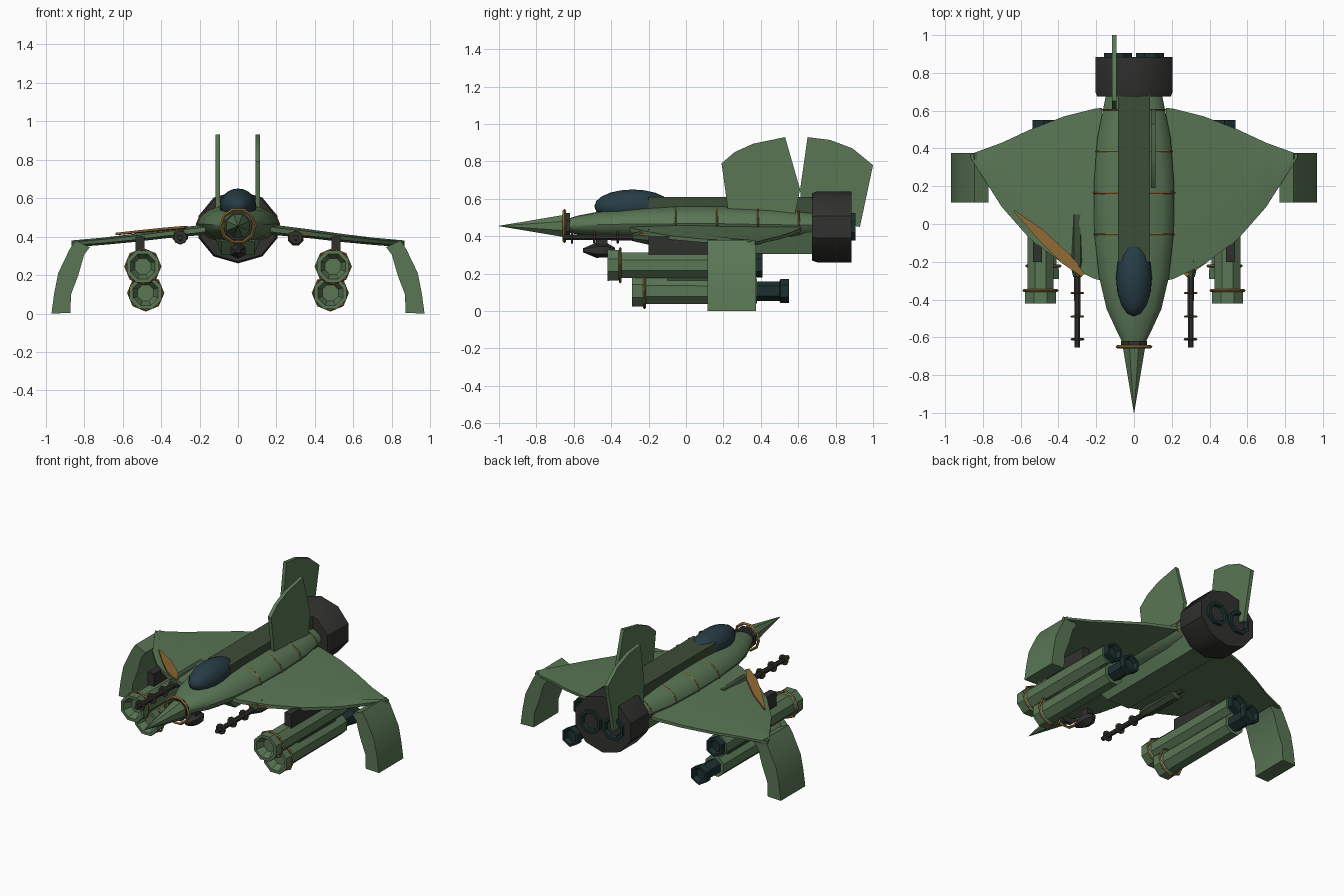
import bpy, bmesh, math
from mathutils import Vector

if "Cube" in bpy.data.objects:
    bpy.data.objects.remove(bpy.data.objects["Cube"])


def material(name, color):
    m = bpy.data.materials.new(name)
    m.diffuse_color = (*color, 1)
    m.use_nodes = True
    m.node_tree.nodes["Principled BSDF"].inputs["Base Color"].default_value = m.diffuse_color
    return m


GREEN = material("green_paint", (0.10, 0.18, 0.09))
DEEP = material("deep_green", (0.045, 0.075, 0.04))
DARK = material("dark_metal", (0.03, 0.03, 0.027))
GOLD = material("bronze", (0.27, 0.14, 0.035))
GLASS = material("canopy_glass", (0.02, 0.045, 0.06))
EXHAUST = material("exhaust_metal", (0.012, 0.03, 0.03))


def finish(name, bm, mat, angle=35):
    bmesh.ops.recalc_face_normals(bm, faces=bm.faces)
    me = bpy.data.meshes.new(name)
    bm.to_mesh(me)
    bm.free()
    ob = bpy.data.objects.new(name, me)
    bpy.context.collection.objects.link(ob)
    me.materials.append(mat)
    bpy.ops.object.select_all(action='DESELECT')
    ob.select_set(True)
    bpy.context.view_layer.objects.active = ob
    bpy.ops.object.shade_smooth_by_angle(angle=math.radians(angle))
    return ob


def loft(name, rings, mat, angle=35):
    """Skin a list of equally long point rings and cap both ends."""
    bm = bmesh.new()
    vs = [[bm.verts.new(p) for p in r] for r in rings]
    n = len(vs[0])
    for a, b in zip(vs, vs[1:]):
        for i in range(n):
            j = (i + 1) % n
            bm.faces.new((a[i], a[j], b[j], b[i]))
    bm.faces.new(vs[0])
    bm.faces.new(vs[-1])
    return finish(name, bm, mat, angle)


def hull(name, x, z, stations, mat, sides=8, squash=1.0, angle=35):
    """Body along y; stations are (y, radius), squash scales the height."""
    rings = []
    for y, r in stations:
        ang = [2 * math.pi * (i + 0.5) / sides for i in range(sides)]
        rings.append([(x + r * math.cos(a), y, z + squash * r * math.sin(a)) for a in ang])
    return loft(name, rings, mat, angle)


def band(name, x, y, z, rx, rz, mat=GOLD, t=0.006, sides=8):
    """Ring around the y axis."""
    bpy.ops.mesh.primitive_torus_add(major_segments=sides, minor_segments=4, major_radius=1,
                                     minor_radius=t / rx, location=(x, y, z),
                                     rotation=(math.pi / 2, 0, 0))
    ob = bpy.context.object
    ob.scale = (rx, rz, rx)
    ob.name = name
    ob.data.materials.append(mat)


def box(name, lo, hi, mat):
    x0, y0, z0 = lo
    x1, y1, z1 = hi
    loft(name, [[(x0, y, z0), (x1, y, z0), (x1, y, z1), (x0, y, z1)] for y in (y0, y1)], mat)


# fuselage: elliptical loft, (y, half width, centre z, half height)
body = [(-0.66, 0.045, 0.455, 0.03), (-0.58, 0.085, 0.46, 0.05), (-0.45, 0.145, 0.463, 0.072),
        (-0.28, 0.185, 0.465, 0.09), (-0.05, 0.21, 0.467, 0.1), (0.2, 0.213, 0.467, 0.1),
        (0.45, 0.195, 0.462, 0.095), (0.7, 0.145, 0.46, 0.075)]
loft("fuselage", [[(w * math.cos(a), y, cz + h * math.sin(a))
                   for a in [2 * math.pi * i / 16 for i in range(16)]] for y, w, cz, h in body], GREEN)
loft("belly_keel", [[(-w, y, z), (w, y, z), (w * 1.5, y, 0.42), (-w * 1.5, y, 0.42)]
                    for y, w, z in ((-0.22, 0.085, 0.375), (-0.15, 0.085, 0.305), (0.7, 0.085, 0.305))], GREEN)
loft("dorsal_spine", [[(-0.085, y, 0.45), (0.085, y, 0.45), (0.085, y, z), (-0.085, y, z)]
                      for y, z in ((-0.2, 0.61), (0.72, 0.61))], DEEP)
for i, (y, w, h) in enumerate(((-0.055, 0.211, 0.101), (0.165, 0.214, 0.101),
                               (0.385, 0.201, 0.098), (0.605, 0.168, 0.085))):
    band("fuselage_band_%d" % i, 0, y, 0.466, w, h, t=0.005, sides=16)

# nose
hull("nose_cone", 0, 0.455, [(-1.0, 0.001), (-0.8, 0.037), (-0.63, 0.068)], GREEN, 8)
hull("nose_collar", 0, 0.455, [(-0.645, 0.075), (-0.62, 0.075)], DARK, 8)
band("nose_ring", 0, -0.65, 0.455, 0.088, 0.088, t=0.009, sides=10)
hull("chin_sensor", 0, 0.325, [(-0.55, 0.012), (-0.48, 0.045), (-0.42, 0.042), (-0.38, 0.015)], DARK, 6, 0.9)
box("chin_mount", (-0.02, -0.48, 0.33), (0.02, -0.42, 0.42), DARK)

# canopy
bpy.ops.mesh.primitive_uv_sphere_add(segments=16, ring_count=10, radius=1, location=(0, -0.285, 0.56))
bpy.context.object.name = "canopy"
bpy.context.object.scale = (0.095, 0.205, 0.09)
bpy.context.object.data.materials.append(GLASS)
bpy.ops.object.shade_smooth()

# engine block and twin exhausts
hull("engine_block", 0, 0.45, [(0.675, 0.205), (0.70, 0.215), (0.885, 0.215)], DARK, 10, 0.88)
for s in (-1, 1):
    hull("main_exhaust", s * 0.085, 0.45, [(0.86, 0.08), (0.905, 0.08), (0.905, 0.06), (0.87, 0.05)],
         EXHAUST, 8)

# tail fins, one set ahead of the other
fins = {0.102: [(0.23, 0.5), (0.19, 0.79), (0.26, 0.85), (0.36, 0.895), (0.53, 0.93), (0.61, 0.65), (0.58, 0.5)],
        -0.105: [(0.62, 0.5), (0.61, 0.65), (0.65, 0.93), (0.77, 0.915), (0.89, 0.87), (1.0, 0.78), (0.93, 0.45)]}
for x, outline in fins.items():
    loft("tail_fin", [[(x + d, y, z) for y, z in outline] for d in (-0.012, 0.012)], GREEN)

# wings: (x, leading y, trailing y, mid z, half thickness)
wing = [(0.17, -0.30, 0.615, 0.438, 0.026), (0.21, -0.29, 0.61, 0.432, 0.026), (0.37, -0.215, 0.57, 0.415, 0.023),
        (0.55, -0.08, 0.50, 0.392, 0.021), (0.70, 0.09, 0.43, 0.376, 0.019), (0.865, 0.35, 0.37, 0.362, 0.018)]
wlet = [(0.77, 0.345, 0.845, 0.38), (0.715, 0.29, 0.895, 0.315), (0.76, 0.27, 0.90, 0.30),
        (0.83, 0.20, 0.935, 0.21), (0.868, 0.10, 0.955, 0.11), (0.872, 0.003, 0.97, 0.0)]
wlet[1] = (0.80, 0.305, 0.875, 0.335)
del wlet[2]
for s in (-1, 1):
    rings = []
    for x, a, b, z, t in wing:
        c = b - a
        rings.append([(s * x, a, z - t * 0.5), (s * x, a, z + t * 0.5), (s * x, a + c * 0.3, z + t),
                      (s * x, b, z + t * 0.4), (s * x, b, z - t * 0.4), (s * x, a + c * 0.3, z - t)])
    loft("wing", rings, GREEN)
    loft("drooped_winglet", [[(s * xi, 0.115, zi), (s * xo, 0.115, zo), (s * xo, 0.375, zo), (s * xi, 0.375, zi)]
                             for xi, zi, xo, zo in wlet], GREEN)

    # bronze slat lying along the leading edge
    up = 0.022 if s < 0 else -0.012
    slat = [(0.27, -0.27, 0.012), (0.36, -0.185, 0.032), (0.5, -0.05, 0.027), (0.635, 0.07, 0.004)]
    loft("leading_edge_slat",
         [[(s * (x + k * w * 0.7), y - k * w * 0.7, 0.428 - 0.1 * (x - 0.27) + up + d)
           for k, d in ((-1, -0.006), (1, -0.006), (1, 0.006), (-1, 0.006))] for x, y, w in slat], GOLD)

    # wing cannon
    hull("cannon_barrel", s * 0.3, 0.395, [(-0.655, 0.015), (-0.19, 0.02)], DARK, 8)
    for y in (-0.61, -0.49, -0.365):
        hull("barrel_collar", s * 0.3, 0.395, [(y - 0.006, 0.034), (y + 0.006, 0.034)], DARK, 8)
        band("barrel_band", s * 0.3, y, 0.395, 0.033, 0.033, t=0.004)
    hull("cannon_housing", s * 0.3, 0.407 if s < 0 else 0.395,
         [(-0.28, 0.024), (-0.2, 0.044), (0.05, 0.044), (0.06, 0.018), (0.11, 0.018)], DEEP, 8)

    # stacked pods: (x, centre z, front y, body end y, exhaust end y)
    for part, x, z, y0, y1, y2 in (("upper_pod", 0.495, 0.245, -0.42, 0.37, 0.41),
                                   ("lower_pod", 0.48, 0.107, -0.29, 0.38, 0.55)):
        hull(part, s * x, z, [(y0 + 0.05, 0.045), (y0, 0.07), (y0, 0.09), (y0 + 0.06, 0.088),
                              (y0 + 0.075, 0.075), (y1, 0.073)], GREEN, 8)
        hull(part + "_exhaust", s * x, z, [(y1 - 0.01, 0.052), (y2 - 0.05, 0.052), (y2 - 0.045, 0.065),
                                           (y2, 0.065), (y2, 0.05), (y2 - 0.03, 0.04)], EXHAUST, 6)
        band(part + "_ring", s * x, y0 + 0.068, z, 0.09, 0.09, t=0.007)
    box("pod_pylon", (s * 0.51 - 0.024, -0.20, 0.3), (s * 0.51 + 0.024, 0.15, 0.40), DARK)
    box("pod_link", (s * 0.49 - 0.03, -0.1, 0.12), (s * 0.49 + 0.03, 0.3, 0.24), DEEP)
